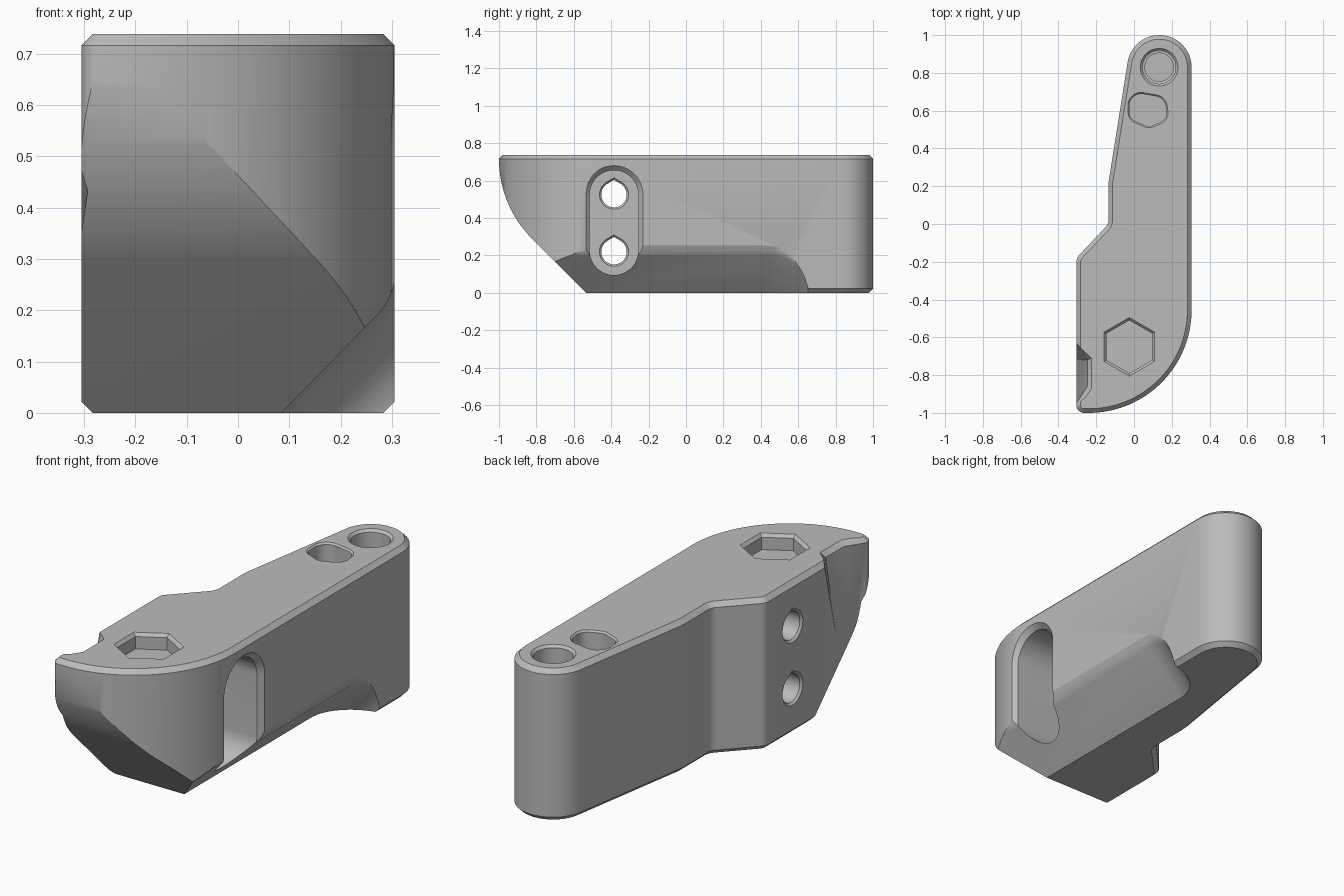
import bpy, bmesh
from math import pi, sin, cos, tan, sqrt
from mathutils import Vector

if "Cube" in bpy.data.objects:
    bpy.data.objects.remove(bpy.data.objects["Cube"], do_unlink=True)

HEIGHT = 0.738
SIDE = 0.305
EDGE = 0.022

grey = bpy.data.materials.new("plain_grey")
grey.use_nodes = True
grey.diffuse_color = (0.5, 0.5, 0.5, 1)
grey.node_tree.nodes["Principled BSDF"].inputs["Base Color"].default_value = (0.5, 0.5, 0.5, 1)


def loft(name, rings):
    """Closed solid through rings of 3D points with equal counts."""
    bm = bmesh.new()
    loops = [[bm.verts.new(p) for p in ring] for ring in rings]
    for a, b in zip(loops, loops[1:]):
        for i in range(len(a)):
            j = (i + 1) % len(a)
            bm.faces.new((a[i], a[j], b[j], b[i]))
    bm.faces.new(loops[0][::-1])
    bm.faces.new(loops[-1])
    bmesh.ops.recalc_face_normals(bm, faces=bm.faces)
    mesh = bpy.data.meshes.new(name)
    bm.to_mesh(mesh)
    bm.free()
    ob = bpy.data.objects.new(name, mesh)
    bpy.context.collection.objects.link(ob)
    mesh.materials.append(grey)
    return ob


def rounded(corners):
    """Counter-clockwise outline from corners given as x, y, radius."""
    out = []
    for i, (x, y, r) in enumerate(corners):
        p = Vector((x, y))
        a = (p - Vector(corners[i - 1][:2])).normalized()
        b = (Vector(corners[(i + 1) % len(corners)][:2]) - p).normalized()
        turn = -a.angle_signed(b)
        start = p - a * r * tan(abs(turn) / 2)
        side = Vector((-a.y, a.x)) * (1 if turn > 0 else -1)
        centre = start + side * r
        steps = max(4, int(abs(turn) * (12 + 30 * r)))
        for k in range(steps + 1):
            t = abs(turn) * k / steps
            out.append(centre - side * r * cos(t) + a * r * sin(t))
    return out


def inset(outline, d):
    """Outline moved inward by d."""
    out = []
    for i, p in enumerate(outline):
        a = (p - outline[i - 1]).normalized()
        b = (outline[(i + 1) % len(outline)] - p).normalized()
        n = Vector((-a.y - b.y, a.x + b.x)).normalized()
        out.append(p + n * d / max(0.5, n.dot(Vector((-a.y, a.x)))))
    return out


def flat(outline, z):
    return [(p[0], p[1], z) for p in outline]


def upright(outline, x):
    return [(x, p[0], p[1]) for p in outline]


def circle(x, y, r, n=48):
    return [Vector((x + r * cos(2 * pi * i / n), y + r * sin(2 * pi * i / n))) for i in range(n)]


def capsule(y, z_low, z_high, r, n=24):
    arc = [pi * i / n for i in range(n + 1)]
    return ([(y + r * cos(t), z_high + r * sin(t)) for t in arc]
            + [(y - r * cos(t), z_low - r * sin(t)) for t in arc])


def teardrop(y, z, r, n=32):
    """Circle with a small peak on top."""
    arc = [pi * 2 / 3 + pi * 5 / 3 * i / n for i in range(n + 1)]
    return [(y + r * cos(t), z + r * sin(t)) for t in arc] + [(y, z + r / cos(pi / 6))]


def cut(target, cutter):
    cutter.hide_render = True
    mod = target.modifiers.new("cut", 'BOOLEAN')
    mod.operation = 'DIFFERENCE'
    mod.solver = 'EXACT'
    mod.object = cutter
    bpy.context.view_layer.objects.active = target
    bpy.ops.object.modifier_apply(modifier=mod.name)
    bpy.data.objects.remove(cutter, do_unlink=True)


# Main body: plan outline with chamfered top and bottom rims
plan = rounded([(SIDE, -1, 0.545), (SIDE, 1, 0.17), (-0.011, 1, 0.17), (-0.135, 0.22, 0.15),
                (-0.135, 0, 0.06), (-SIDE, -0.18, 0.06), (-SIDE, -1, 0.04)])
small = inset(plan, EDGE)
body = loft("bracket_body", [flat(small, 0), flat(plan, EDGE),
                             flat(plan, HEIGHT - EDGE), flat(small, HEIGHT)])

# Curved underside of the nose, running into a 45 degree slope
R = 0.604
top = HEIGHT - EDGE
nose = [(-1 + R - R * cos(t), top - R * sin(t)) for t in [pi / 4 * i / 24 for i in range(25)]]
end = nose[-1]
drop = end[1] + 0.1
nose = [(-1.2, top)] + nose + [(end[0] + drop, -0.1), (-1.2, -0.1)]
cut(body, loft("nose_cutter", [upright(nose, -0.6), upright(nose, 0.6)]))

# Long chamfer on the lower left edge, rounding out towards the back
section = [(0, 0), (0, 0.32), (-0.026, 0.27), (-0.034, 0.245), (-0.05, 0.22), (-0.265, 0)]
rings = [[(0.33 + x, -1.2, z - 0.02) for x, z in section]]
for i in range(17):
    t = pi / 2 * i / 16 * 0.98
    rings.append([(0.33 + x * cos(t), 0.44 + 0.22 * sin(t), z * cos(t) - 0.02) for x, z in section])
cut(body, loft("edge_cutter", rings))

# Deep bolt-head slot with a chamfered mouth
cut(body, loft("slot_cutter", [upright(capsule(-0.385, 0.225, 0.525, r), x)
                               for x, r in [(0, 0.13), (0.28, 0.13), (0.33, 0.18)]]))

# Two bolt holes through the slot floor
for z in (0.22, 0.525):
    cut(body, loft("bolt_cutter", [upright(teardrop(-0.385, z, r), x)
                                   for x, r in [(-0.33, 0.103), (-0.295, 0.068), (-0.01, 0.068),
                                                (0.01, 0.088)]]))

# Tapering finger notch beside the nose
notch = []
for z, d in [(0.35, 0.0), (top, 0.058), (HEIGHT + 0.02, 0.1)]:
    flare = 0.02 if z > HEIGHT else 0
    notch.append([(-0.34, -0.6 + flare, z), (-0.34, -1.0 - flare, z),
                  (-SIDE - 0.001, -0.95 - flare, z), (-SIDE + d, -0.86 - flare, z),
                  (-SIDE + d, -0.72 + flare, z), (-SIDE - 0.001, -0.63 + flare, z)])
cut(body, loft("notch_cutter", notch))

# Hexagonal recess
hexes = [[Vector((-0.025 + r * sin(pi / 3 * i), -0.65 + r * cos(pi / 3 * i))) for i in range(6)]
         for r in (0.14, 0.14, 0.17)]
cut(body, loft("hex_cutter", [flat(o, z) for o, z in
                              zip(hexes, (HEIGHT - 0.075, HEIGHT - 0.015, HEIGHT + 0.015))]))

# Round blind hole with a stepped bottom
cut(body, loft("round_hole_cutter", [flat(circle(0.133, 0.83, r), HEIGHT + z) for z, r in
                                     [(-0.25, 0.075), (-0.2, 0.075), (-0.198, 0.088),
                                      (-0.012, 0.088), (0.012, 0.112)]]))

# Oblong blind hole
oval = rounded([(-0.03, 0.55, 0.06), (0.08, 0.505, 0.06), (0.185, 0.55, 0.06),
                (0.17, 0.675, 0.07), (-0.035, 0.71, 0.07)])
tight = inset(oval, 0.008)
cut(body, loft("oval_hole_cutter", [flat(tight, HEIGHT - 0.2), flat(tight, HEIGHT - 0.008),
                                    flat(inset(oval, -0.008), HEIGHT + 0.008)]))

# Smooth curved faces, keep the machined edges sharp
bpy.ops.object.select_all(action='DESELECT')
body.select_set(True)
bpy.context.view_layer.objects.active = body
bpy.ops.object.shade_smooth_by_angle(angle=pi / 7)
